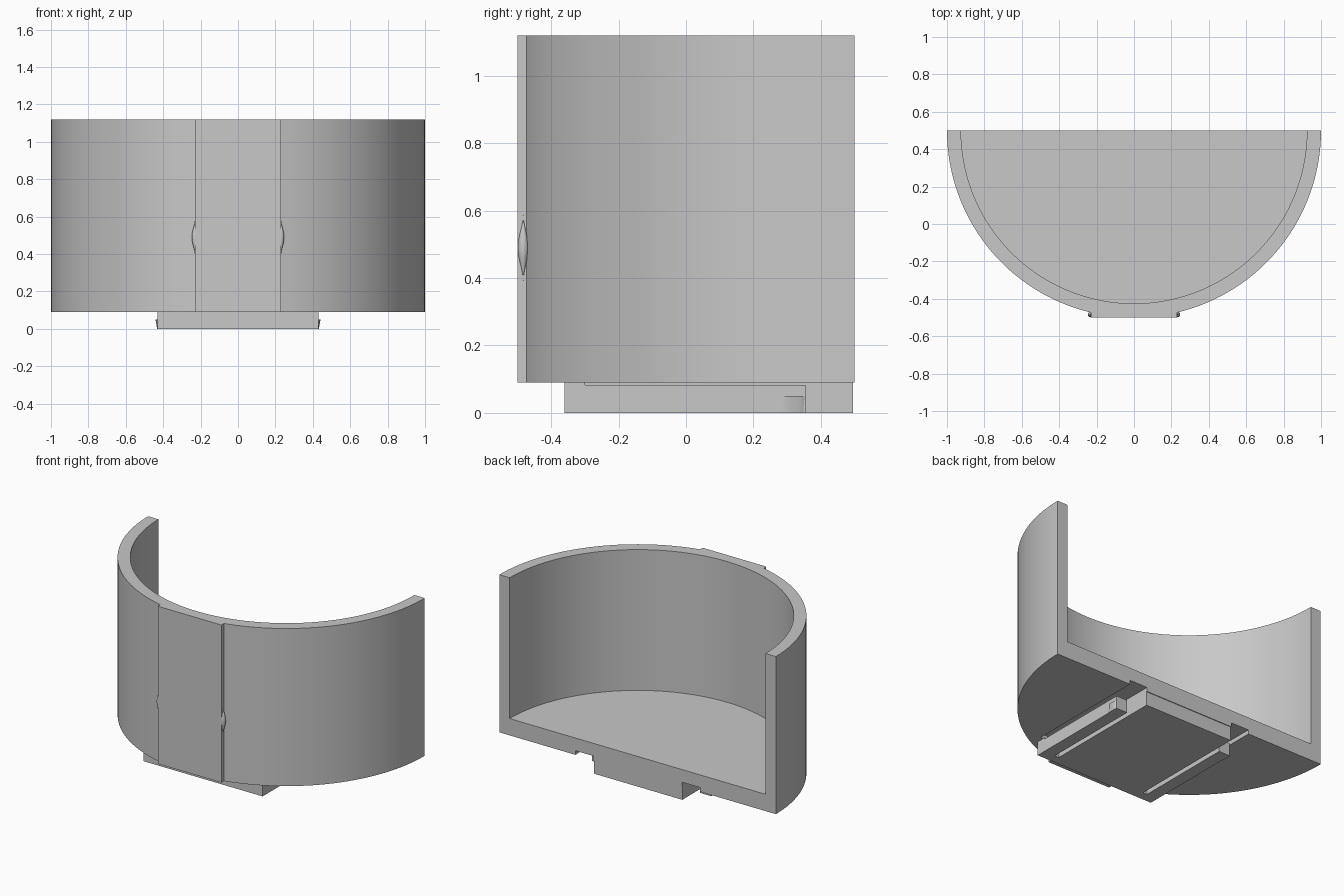
import bpy
import bmesh
from math import cos, sin, asin, pi

if "Cube" in bpy.data.objects:
    bpy.data.objects.remove(bpy.data.objects["Cube"], do_unlink=True)

GREY = (0.58, 0.58, 0.58, 1)
grey = bpy.data.materials.new("plain grey")
grey.use_nodes = True
grey.diffuse_color = GREY
grey.node_tree.nodes["Principled BSDF"].inputs["Base Color"].default_value = GREY


def prism(name, outline, z0, z1):
    """Extrude an xy outline from z0 to z1."""
    bm = bmesh.new()
    face = bm.faces.new([bm.verts.new((x, y, z0)) for x, y in outline])
    top = bmesh.ops.extrude_face_region(bm, geom=[face])["geom"]
    for v in top:
        if isinstance(v, bmesh.types.BMVert):
            v.co.z = z1
    bmesh.ops.recalc_face_normals(bm, faces=bm.faces)
    mesh = bpy.data.meshes.new(name)
    bm.to_mesh(mesh)
    bm.free()
    mesh.materials.append(grey)
    obj = bpy.data.objects.new(name, mesh)
    bpy.context.collection.objects.link(obj)
    return obj


def rect(x0, x1, y0, y1):
    return [(x0, y0), (x1, y0), (x1, y1), (x0, y1)]


def arc(radius, start, end, steps):
    """Arc about the middle of the open back edge."""
    angles = [start + (end - start) * i / steps for i in range(steps + 1)]
    return [(radius * cos(a), 0.5 + radius * sin(a)) for a in angles]


def activate(obj):
    bpy.ops.object.select_all(action="DESELECT")
    obj.select_set(True)
    bpy.context.view_layer.objects.active = obj


def cut(obj, cutter):
    mod = obj.modifiers.new("cut", "BOOLEAN")
    mod.operation = "DIFFERENCE"
    mod.solver = "EXACT"
    mod.object = cutter
    activate(obj)
    bpy.ops.object.modifier_apply(modifier=mod.name)
    bpy.data.objects.remove(cutter, do_unlink=True)


def smooth(obj):
    activate(obj)
    bpy.ops.object.shade_smooth_by_angle(angle=pi / 6)


# Half-round cup with a flat pad on the front
PAD = 0.23
gap = asin(PAD)
outline = arc(1, -pi, -pi / 2 - gap, 32) + [(-PAD, -0.5), (PAD, -0.5)]
outline += arc(1, -pi / 2 + gap, 0, 32)
cup = prism("half_round_cup", outline, 0.09, 1.12)

# Hollow inside, open at the top and back
inner = [(-0.925, 0.7)] + arc(0.925, -pi, 0, 72) + [(0.925, 0.7)]
cut(cup, prism("hollow_cutter", inner, 0.2, 1.4))

# Clearance pockets in the underside above the spring arms
for lo, hi in ((-0.45, -0.32), (0.32, 0.45)):
    cut(cup, prism("pocket_cutter", rect(lo, hi, -0.31, 0.7), -0.1, 0.117))
smooth(cup)

# Mounting plate with a wide front bar
half = [(0.43, -0.36), (0.43, -0.3), (0.32, -0.3), (0.32, 0.495)]
prism("mounting_plate", half + [(-x, y) for x, y in reversed(half)], 0, 0.092)

# Spring arms, hooks and pad detents on both sides
hook = [(0.41, 0.285), (0.43, 0.285), (0.438, 0.297), (0.441, 0.312),
        (0.441, 0.33), (0.437, 0.345), (0.427, 0.355), (0.41, 0.355)]
for side, s in (("left", 1), ("right", -1)):
    prism(side + "_spring_arm", [(s * x, y) for x, y in rect(0.35, 0.43, -0.32, 0.355)], 0, 0.083)
    clip = prism(side + "_hook", [(s * x, y) for x, y in hook], 0, 0.05)
    for v in clip.data.vertices:
        if v.co.z < 0.01 and abs(v.co.x) > 0.43:
            v.co.x = s * 0.432
    smooth(clip)

    # Spindle-shaped bump on the pad edge
    bm = bmesh.new()
    bmesh.ops.create_uvsphere(bm, u_segments=20, v_segments=14, radius=1)
    for v in bm.verts:
        bell = (1 + cos(pi * v.co.z)) / 2
        r = (v.co.x ** 2 + v.co.y ** 2) ** 0.5 or 1
        v.co = (s * PAD + 0.017 * bell * v.co.x / r,
                -0.483 + 0.016 * bell * v.co.y / r, 0.49 + 0.1 * v.co.z)
    bmesh.ops.recalc_face_normals(bm, faces=bm.faces)
    mesh = bpy.data.meshes.new(side + "_detent")
    bm.to_mesh(mesh)
    bm.free()
    mesh.materials.append(grey)
    detent = bpy.data.objects.new(side + "_detent", mesh)
    bpy.context.collection.objects.link(detent)
    smooth(detent)
